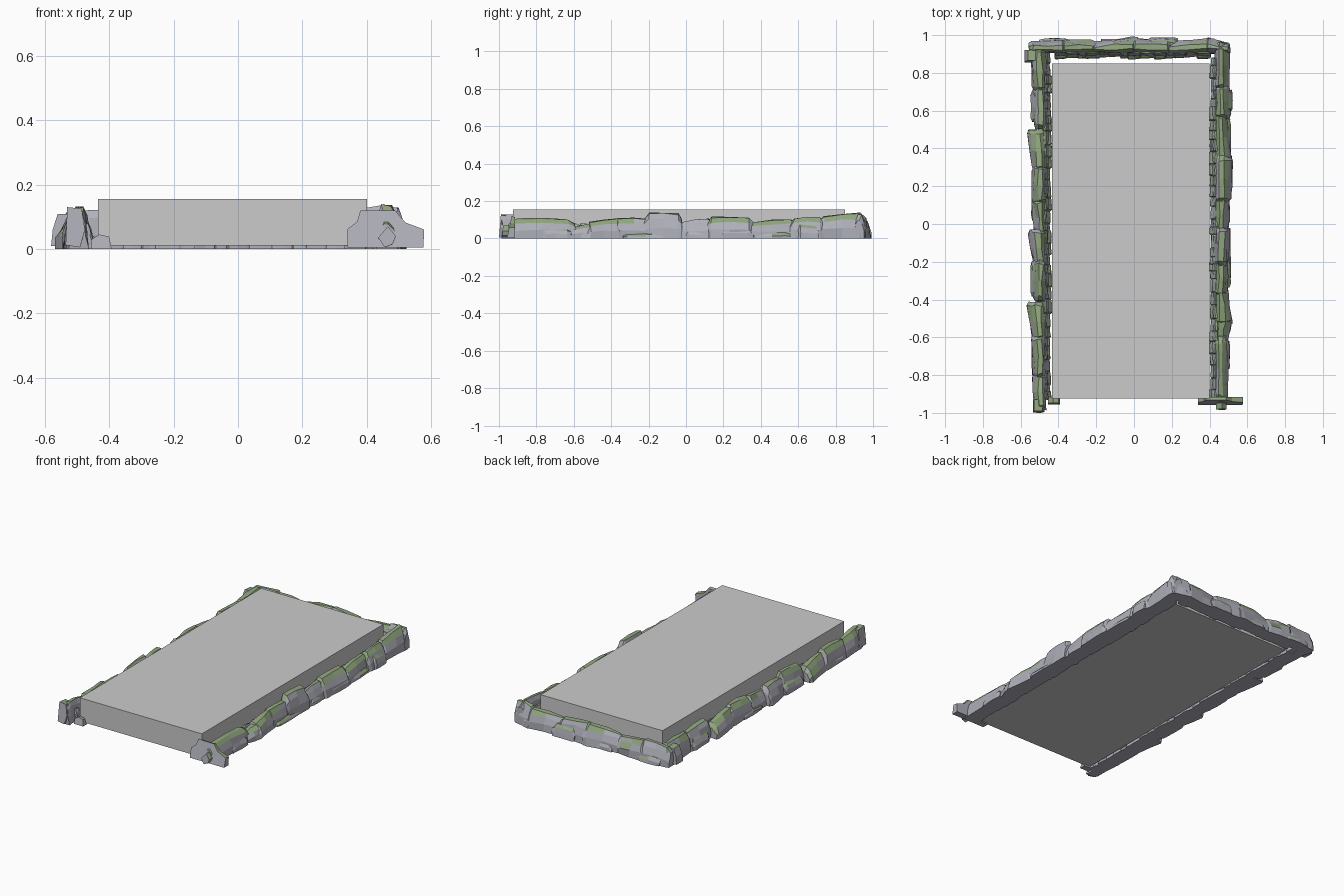
import bpy, bmesh, random
from mathutils import Vector
random.seed(7)

def material(name, rgb):
    m = bpy.data.materials.new(name)
    m.diffuse_color = (*rgb, 1)
    return m

STONE = material("stone", (0.43, 0.43, 0.49))
MOSS = material("moss", (0.28, 0.38, 0.21))

def finish(bm, name, moss=True):
    bmesh.ops.recalc_face_normals(bm, faces=bm.faces)
    for f in bm.faces:
        f.normal_update()
        f.material_index = 1 if moss and f.normal.z > 0.5 else 0
    me = bpy.data.meshes.new(name)
    bm.to_mesh(me)
    bm.free()
    me.materials.append(STONE)
    me.materials.append(MOSS)
    ob = bpy.data.objects.new(name, me)
    bpy.context.collection.objects.link(ob)
    return ob

# Chiselled cross-section: (outward fraction, height fraction)
SECTION = [(0, 0), (1, 0), (0.98, 0.4), (0.82, 0.75), (0.6, 0.97), (0.3, 1.0), (0.12, 0.8), (0.02, 0.35)]

def rock(bm, a, b, out, w0, w1, h0, h1, z=0.0, jit=0.006):
    """Faceted boulder running from a to b; width and height go w0>w1, h0>h1."""
    a, b, out = Vector((*a, 0)), Vector((*b, 0)), Vector((*out, 0))
    rings = []
    for t, s in ((0, 0.72), (0.1, 0.97), (0.5, 1.0), (0.88, 0.97), (1, 0.75)):
        w, h = (w0 + (w1 - w0) * t), (h0 + (h1 - h0) * t) * s
        ring = []
        for u, v in SECTION:
            p = a.lerp(b, t) + out * (w * (0.4 + (u - 0.4) * (0.4 + 0.6 * s)))
            p += out * random.uniform(-jit, jit)
            p += (b - a) * random.uniform(-0.03, 0.03)
            p.z = z + (h * v + random.uniform(-jit, jit) * 0.6 if v else 0)
            ring.append(bm.verts.new(p))
        rings.append(ring)
    n = len(SECTION)
    for r, q in zip(rings, rings[1:]):
        for i in range(n):
            j = (i + 1) % n
            bm.faces.new((r[i], r[j], q[j], q[i]))
    bm.faces.new(rings[0])
    bm.faces.new(rings[-1])

def wall(name, pos, out, segs, plates, span):
    """Row of boulders; pos(t) maps distance along the wall to the inner line."""
    bm = bmesh.new()
    for s0, s1, w0, w1, h0, h1 in segs:
        rock(bm, pos(s0), pos(s1), out, w0, w1, h0, h1)
    finish(bm, name + "_boulders")
    # raised slabs lying on the outer shoulder
    bm = bmesh.new()
    for s0, s1, off, w, h in plates:
        p, q = (Vector(pos(s)) + Vector(out) * off for s in (s0, s1))
        rock(bm, p, q, out, w, w, h, h * 0.9, jit=0.004)
    finish(bm, name + "_slabs")
    # small ledge stones along the inner foot
    bm = bmesh.new()
    s = span[0]
    while s < span[1] - 0.03:
        e = s + random.uniform(0.04, 0.085)
        d = random.uniform(0.022, 0.036)
        inn = (-out[0], -out[1])
        st = Vector(pos(s)) + Vector(out) * 0.025
        en = Vector(pos(e)) + Vector(out) * 0.025
        rock(bm, st, en, inn, d + 0.022, d + 0.018, random.uniform(0.03, 0.05),
             random.uniform(0.025, 0.045), jit=0.002)
        rock(bm, st, en, inn, d * 0.6 + 0.018, d * 0.6 + 0.018, 0.085, 0.075, jit=0.003)
        s = e - 0.006
    finish(bm, name + "_ledge_stones")

# Right wall (start, end, widths, heights)
wall("right_wall", lambda s: (0.427, s), (1, 0), [
    (-0.94, -0.59, 0.075, 0.07, 0.112, 0.108),
    (-0.62, -0.50, 0.07, 0.098, 0.06, 0.085),
    (-0.53, -0.34, 0.098, 0.07, 0.088, 0.112),
    (-0.38, -0.18, 0.068, 0.075, 0.115, 0.108),
    (-0.22, -0.02, 0.075, 0.085, 0.142, 0.136),
    (-0.04, 0.14, 0.07, 0.078, 0.088, 0.115),
    (0.11, 0.36, 0.085, 0.092, 0.118, 0.115),
    (0.33, 0.59, 0.09, 0.066, 0.09, 0.108),
    (0.56, 0.74, 0.085, 0.08, 0.112, 0.12),
    (0.71, 0.96, 0.078, 0.082, 0.122, 0.143)],
    [(-0.77, -0.62, 0.03, 0.05, 0.065), (-0.33, -0.1, 0.03, 0.055, 0.03),
     (0.0, 0.13, 0.025, 0.055, 0.055), (0.18, 0.36, 0.04, 0.055, 0.08),
     (0.36, 0.56, 0.03, 0.055, 0.04), (0.6, 0.71, 0.035, 0.06, 0.08)], (-0.92, 0.9))

# Left wall
wall("left_wall", lambda s: (-0.463, s), (-1, 0), [
    (0.93, 0.70, 0.088, 0.075, 0.13, 0.118),
    (0.73, 0.50, 0.072, 0.068, 0.115, 0.125),
    (0.50, 0.28, 0.105, 0.075, 0.09, 0.118),
    (0.31, 0.10, 0.078, 0.075, 0.13, 0.112),
    (0.13, -0.06, 0.076, 0.066, 0.115, 0.09),
    (-0.03, -0.22, 0.1, 0.07, 0.115, 0.105),
    (-0.19, -0.41, 0.072, 0.07, 0.14, 0.12),
    (-0.41, -0.62, 0.105, 0.072, 0.09, 0.112),
    (-0.59, -0.82, 0.082, 0.076, 0.125, 0.115),
    (-0.79, -0.985, 0.078, 0.066, 0.11, 0.138)],
    [(0.70, 0.54, 0.03, 0.054, 0.075), (0.2, 0.02, 0.03, 0.05, 0.05),
     (-0.2, -0.38, 0.03, 0.054, 0.075), (-0.62, -0.78, 0.03, 0.05, 0.06)], (-0.93, 0.9))

# Back wall
wall("back_wall", lambda s: (s, 0.902), (0, 1), [
    (-0.555, -0.36, 0.066, 0.07, 0.115, 0.13),
    (-0.39, -0.20, 0.074, 0.07, 0.12, 0.105),
    (-0.23, 0.02, 0.06, 0.092, 0.11, 0.128),
    (-0.02, 0.20, 0.085, 0.07, 0.13, 0.108),
    (0.16, 0.42, 0.062, 0.088, 0.105, 0.12),
    (0.38, 0.51, 0.085, 0.05, 0.13, 0.135)],
    [(-0.5, -0.35, 0.02, 0.06, 0.06), (0.08, 0.23, 0.025, 0.06, 0.08),
     (-0.17, -0.02, 0.02, 0.06, 0.05)], (-0.42, 0.41))

def shard(name, outline, y0, y1, lean=0.0):
    """Flat stone cut from a front outline, leaning back at the top."""
    bm = bmesh.new()
    f = [bm.verts.new((x, y0 + lean * z, z)) for x, z in outline]
    k = [bm.verts.new((x, y1, z * 0.95)) for x, z in outline]
    bm.faces.new(f)
    bm.faces.new(k)
    for i in range(len(f)):
        j = (i + 1) % len(f)
        bm.faces.new((f[i], f[j], k[j], k[i]))
    finish(bm, name)

# Front corner stones
shard("front_right_stone", [(0.34, 0.004), (0.575, 0.004), (0.578, 0.06), (0.52, 0.082), (0.5, 0.105),
      (0.488, 0.12), (0.38, 0.12), (0.37, 0.085), (0.34, 0.062)], -0.958, -0.915, 0.22)
shard("front_right_chip", [(0.435, 0.035), (0.455, 0.005), (0.48, 0.015), (0.49, 0.04), (0.465, 0.07)],
      -0.985, -0.92, 0.1)
shard("front_left_stone", [(-0.455, 0), (-0.392, 0), (-0.4, 0.038), (-0.43, 0.045), (-0.455, 0.03)],
      -0.955, -0.915, 0.2)
shard("front_left_slab", [(-0.535, 0.012), (-0.49, 0.005), (-0.475, 0.06), (-0.485, 0.125), (-0.53, 0.13)],
      -1.0, -0.93, 0.08)
# Spur at the back left corner
shard("back_left_spur", [(-0.58, 0.01), (-0.5, 0.005), (-0.5, 0.11), (-0.56, 0.108), (-0.575, 0.06)],
      0.855, 0.92, 0.1)

# Central plain slab
bpy.ops.mesh.primitive_cube_add(size=1, location=(-0.0175, -0.0375, 0.0825))
slab = bpy.context.object
slab.name = "central_slab"
slab.scale = (0.835, 1.775, 0.145)
